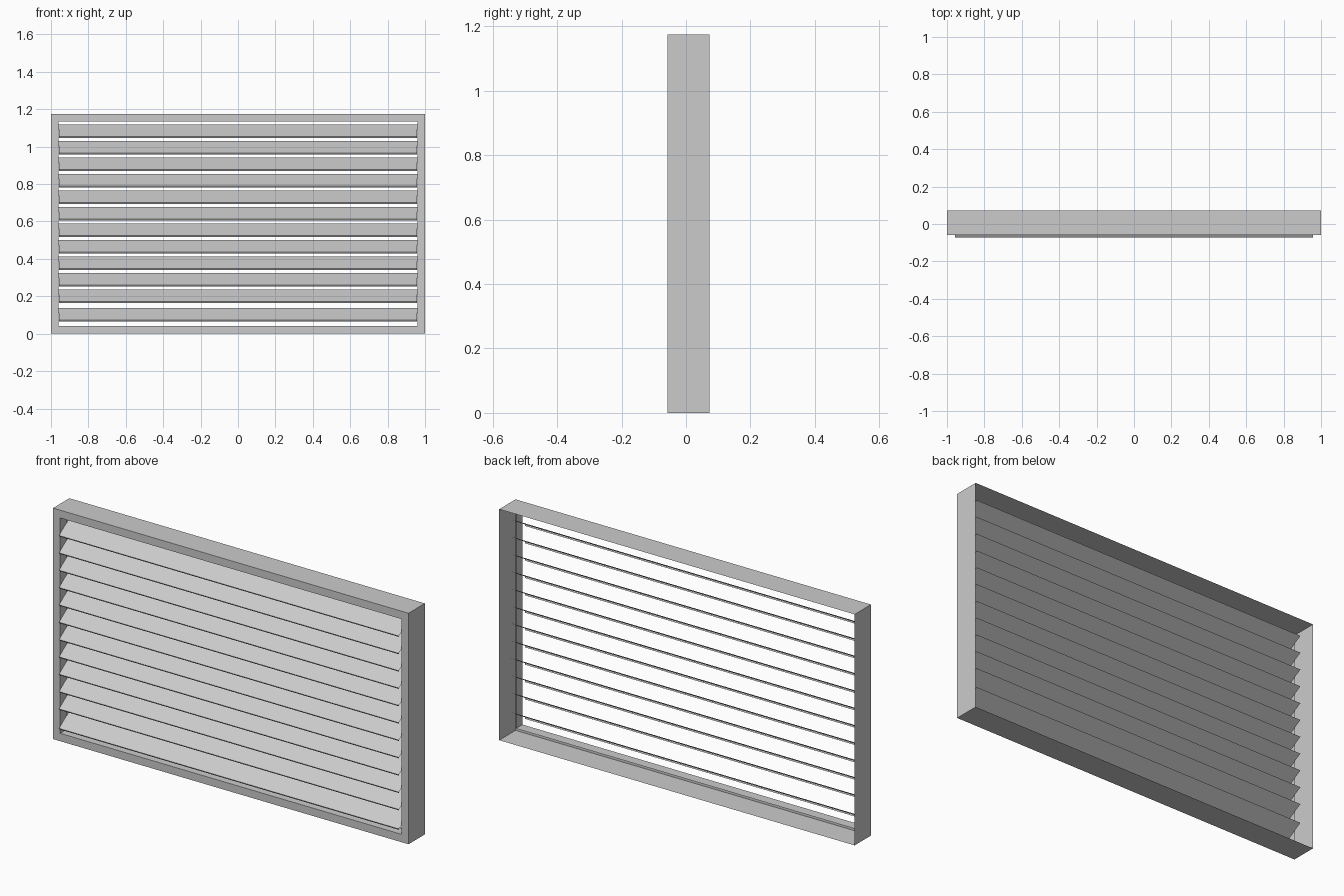
import bpy, bmesh

if "Cube" in bpy.data.objects:
    bpy.data.objects.remove(bpy.data.objects["Cube"])

W, H = 1.0, 1.175          # half width and height of the frame
BORDER = 0.04              # visible front border


def sheet(name, rows, closed=False):
    """Skin quads between consecutive rows of points."""
    bm = bmesh.new()
    vs = [[bm.verts.new(p) for p in row] for row in rows]
    n = len(rows[0])
    for a, b in zip(vs, vs[1:]):
        for i in range(n if closed else n - 1):
            j = (i + 1) % n
            bm.faces.new((a[i], a[j], b[j], b[i]))
    me = bpy.data.meshes.new(name)
    bm.to_mesh(me)
    bm.free()
    ob = bpy.data.objects.new(name, me)
    bpy.context.collection.objects.link(ob)
    return ob


# Sheet-metal frame: outer wall, front flange, short inner return; back open
def ring(d, y):
    return [(-W + d, y, d), (W - d, y, d), (W - d, y, H - d), (-W + d, y, H - d)]


profile = [(0, 0.073), (0, -0.058), (BORDER, -0.058), (BORDER, -0.006)]
sheet("frame", [ring(d, y) for d, y in profile], closed=True)

# Tilted slats with a small turned-under front lip, slightly narrower in front
slat_profile = [(-0.070, 0.0, 0.956), (-0.073, 0.006, 0.956), (0.032, 0.071, 0.96)]
bottoms = [1.047 - 0.0882 * i for i in range(11)] + [0.066]
for k, z0 in enumerate(bottoms):
    sheet(f"slat_{k + 1}", [[(-x, y, z0 + z), (x, y, z0 + z)] for y, z, x in slat_profile])
